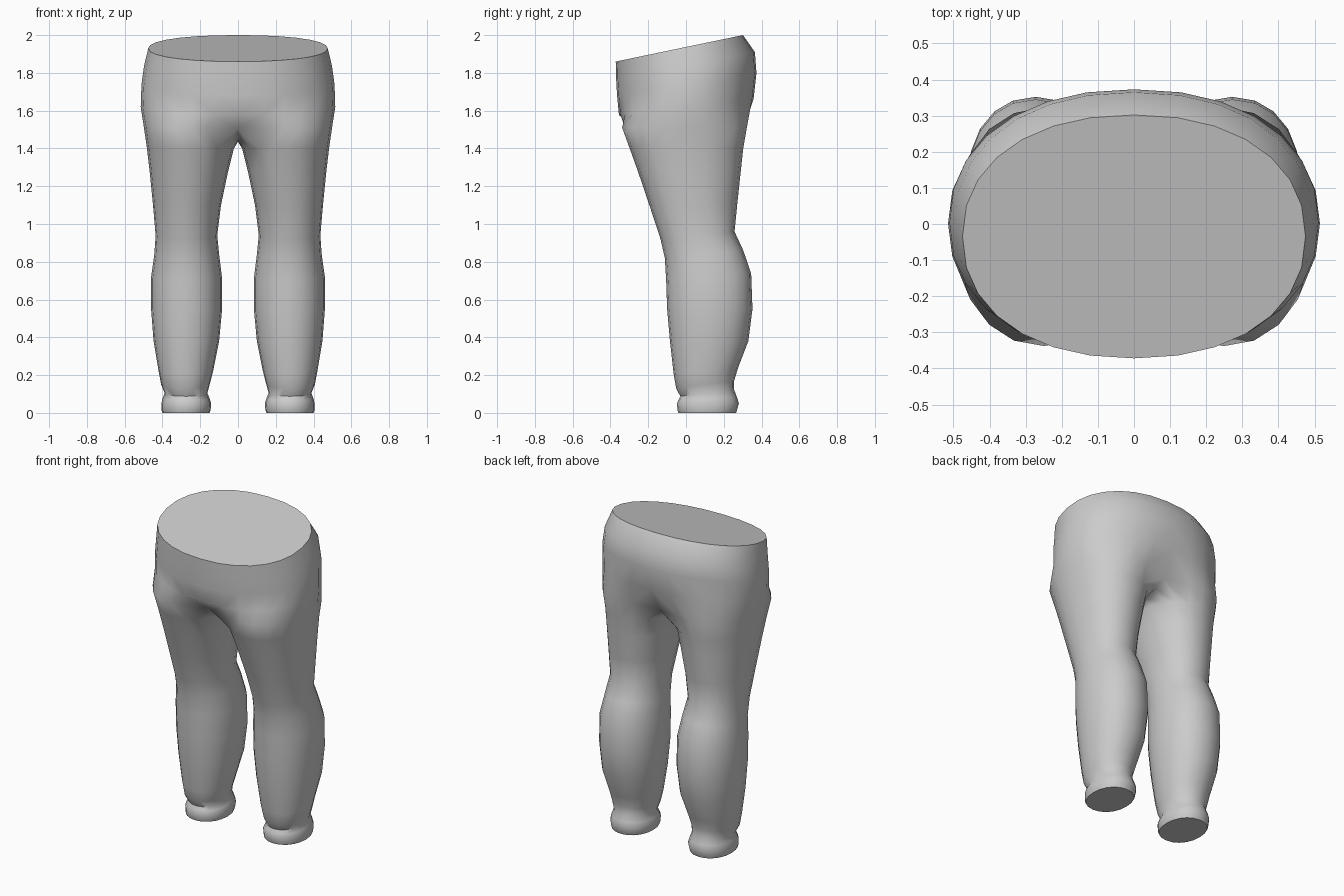
import bpy, bmesh
from math import sin, cos, radians

cube = bpy.data.objects.get("Cube")
if cube:
    bpy.data.objects.remove(cube)

SIDES = 20      # vertices round each leg
OUTER = 15      # of these, the ones that carry on up into the hips


def oval(angle, power):
    """Point on a slightly squared unit circle."""
    c, s = cos(radians(angle)), sin(radians(angle))
    def bend(v):
        return (abs(v) ** (2 / power)) * (1 if v >= 0 else -1)
    return bend(c), bend(s)


def leg_ring(bm, z, x_in, x_out, front, back, slope=0.0, crotch=False):
    cx, rx = (x_in + x_out) / 2, (x_out - x_in) / 2
    cy, ry = (front + back) / 2, (back - front) / 2
    ring = []
    for i in range(SIDES):
        u, v = oval(-126 + i * 360 / SIDES, 2.15)
        x, y = cx + rx * u, cy + ry * v
        h = z + slope * (y - cy)
        # the inner side of the top ring lies on the centre seam
        if crotch and (i == 0 or i >= OUTER - 1):
            x, h = 0, 1.435 + 0.9 * y * y
        ring.append(bm.verts.new((x, y, h)))
    return ring


def hip_ring(bm, z, x_out, front, back, slope):
    cy, ry = (front + back) / 2, (back - front) / 2
    ring = []
    for i in range(OUTER):
        u, v = oval(-90 + i * 180 / (OUTER - 1), 2.2)
        y = cy + ry * v
        x = 0 if i in (0, OUTER - 1) else x_out * u
        ring.append(bm.verts.new((x, y, z + slope * (y - cy))))
    return ring


def bridge(bm, low, high, closed):
    n = len(high)
    for i in range(n if closed else n - 1):
        j = (i + 1) % n
        bm.faces.new((low[i], low[j], high[j], high[i]))


bm = bmesh.new()

# leg from the cuff up: height, inner x, outer x, front y, back y, slope
legs = [leg_ring(bm, *row) for row in (
    (0.00, 0.15, 0.40, -0.04, 0.265),
    (0.015, 0.145, 0.405, -0.045, 0.27),
    (0.05, 0.142, 0.405, -0.048, 0.28),
    (0.075, 0.15, 0.40, -0.04, 0.27, 0.05),
    (0.105, 0.162, 0.388, -0.03, 0.255, 0.12),
    (0.15, 0.15, 0.407, -0.052, 0.255, 0.13),
    (0.22, 0.132, 0.42, -0.065, 0.275, 0.1),
    (0.38, 0.10, 0.447, -0.085, 0.33),
    (0.55, 0.084, 0.46, -0.1, 0.352),
    (0.72, 0.085, 0.46, -0.105, 0.345, 0.08),
    (0.84, 0.10, 0.443, -0.112, 0.303, 0.1),
    (0.94, 0.11, 0.436, -0.135, 0.257, 0.1),
    (1.10, 0.09, 0.45, -0.19, 0.272, 0.05),
    (1.28, 0.052, 0.468, -0.255, 0.29),
    (1.40, 0.022, 0.482, -0.298, 0.303),
)]
legs.append(leg_ring(bm, 1.51, 0.0, 0.498, -0.338, 0.322, crotch=True))
for low, high in zip(legs, legs[1:]):
    bridge(bm, low, high, True)
bm.faces.new(legs[0][::-1])

# hips up to the tilted waist: height, half width, front y, back y, slope
hips = [legs[-1][:OUTER]] + [hip_ring(bm, *row) for row in (
    (1.62, 0.515, -0.355, 0.358, 0.12),
    (1.74, 0.511, -0.365, 0.373, 0.16),
    (1.84, 0.497, -0.37, 0.365, 0.19),
    (1.93, 0.475, -0.372, 0.302, 0.208),
)]
for low, high in zip(hips, hips[1:]):
    bridge(bm, low, high, False)
bm.faces.new(hips[-1])
bmesh.ops.recalc_face_normals(bm, faces=bm.faces[:])

mesh = bpy.data.meshes.new("trousers")
bm.to_mesh(mesh)
bm.free()
trousers = bpy.data.objects.new("trousers", mesh)
bpy.context.collection.objects.link(trousers)

# plain grey cloth
grey = bpy.data.materials.new("grey cloth")
grey.use_nodes = True
colour = (0.6, 0.6, 0.6, 1)
grey.diffuse_color = colour
grey.node_tree.nodes["Principled BSDF"].inputs["Base Color"].default_value = colour
mesh.materials.append(grey)

# soft shading with crisp waist and hem edges, then the other half
bpy.ops.object.select_all(action="DESELECT")
trousers.select_set(True)
bpy.context.view_layer.objects.active = trousers
bpy.ops.object.shade_smooth_by_angle(angle=radians(50))
mirror = trousers.modifiers.new("mirror", "MIRROR")
mirror.use_clip = True
mirror.merge_threshold = 0.001
